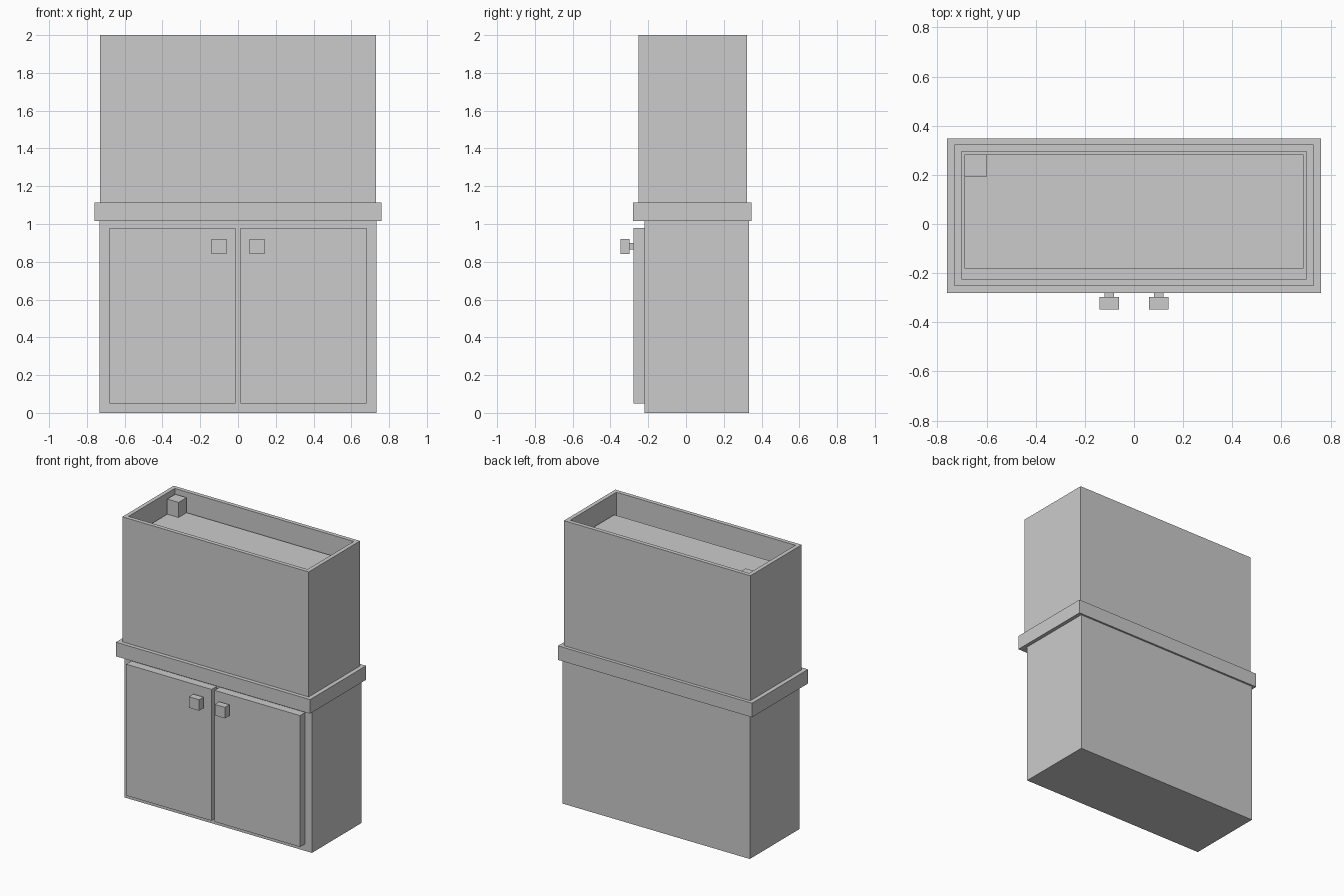
import bpy, bmesh
from mathutils import Vector

if "Cube" in bpy.data.objects:
    bpy.data.objects.remove(bpy.data.objects["Cube"])


def box(name, lo, hi):
    """Axis-aligned box between two corners."""
    lo, hi = Vector(lo), Vector(hi)
    bm = bmesh.new()
    bmesh.ops.create_cube(bm, size=1)
    for v in bm.verts:
        v.co = Vector((lo[i] + (v.co[i] + 0.5) * (hi[i] - lo[i]) for i in range(3)))
    mesh = bpy.data.meshes.new(name)
    bm.to_mesh(mesh)
    bm.free()
    obj = bpy.data.objects.new(name, mesh)
    bpy.context.collection.objects.link(obj)
    return obj


def side_box(name, side, x0, x1, y, z):
    """Box placed on the left (-1) or right (+1) half."""
    a, b = sorted((side * x0, side * x1))
    return box(name, (a, y[0], z[0]), (b, y[1], z[1]))


# Cabinet body and overhanging top slab
box("cabinet", (-0.734, -0.221, 0), (0.734, 0.334, 1.015))
box("cabinet_top", (-0.76, -0.28, 1.015), (0.76, 0.347, 1.115))

# Pair of doors with square knobs on short stems
for side, label in ((-1, "left"), (1, "right")):
    side_box(label + "_door", side, 0.012, 0.681, (-0.279, -0.221), (0.05, 0.98))
    side_box(label + "_knob_stem", side, 0.082, 0.12, (-0.298, -0.279), (0.865, 0.9))
    side_box(label + "_knob", side, 0.061, 0.141, (-0.347, -0.298), (0.842, 0.92))

# Open-topped tank: inset the top face and push it down to form the pocket
WALL, FLOOR = 0.041, 1.12
tank = box("tank", (-0.73, -0.252, 1.115), (0.73, 0.323, 2))
bm = bmesh.new()
bm.from_mesh(tank.data)
top = max(bm.faces, key=lambda f: f.calc_center_median().z)
bmesh.ops.inset_region(bm, faces=[top], thickness=WALL)
inner = bmesh.ops.extrude_discrete_faces(bm, faces=[top])["faces"][0]
bmesh.ops.translate(bm, verts=inner.verts, vec=(0, 0, FLOOR - 2))
bm.to_mesh(tank.data)
bm.free()

# Tank filling, leaving a narrow gap behind the front pane
box("water", (-0.689, -0.181, FLOOR), (0.689, 0.282, 1.86))

# Filter box in the back left corner
box("filter_box", (-0.689, 0.192, 1.86), (-0.6, 0.282, 1.967))
